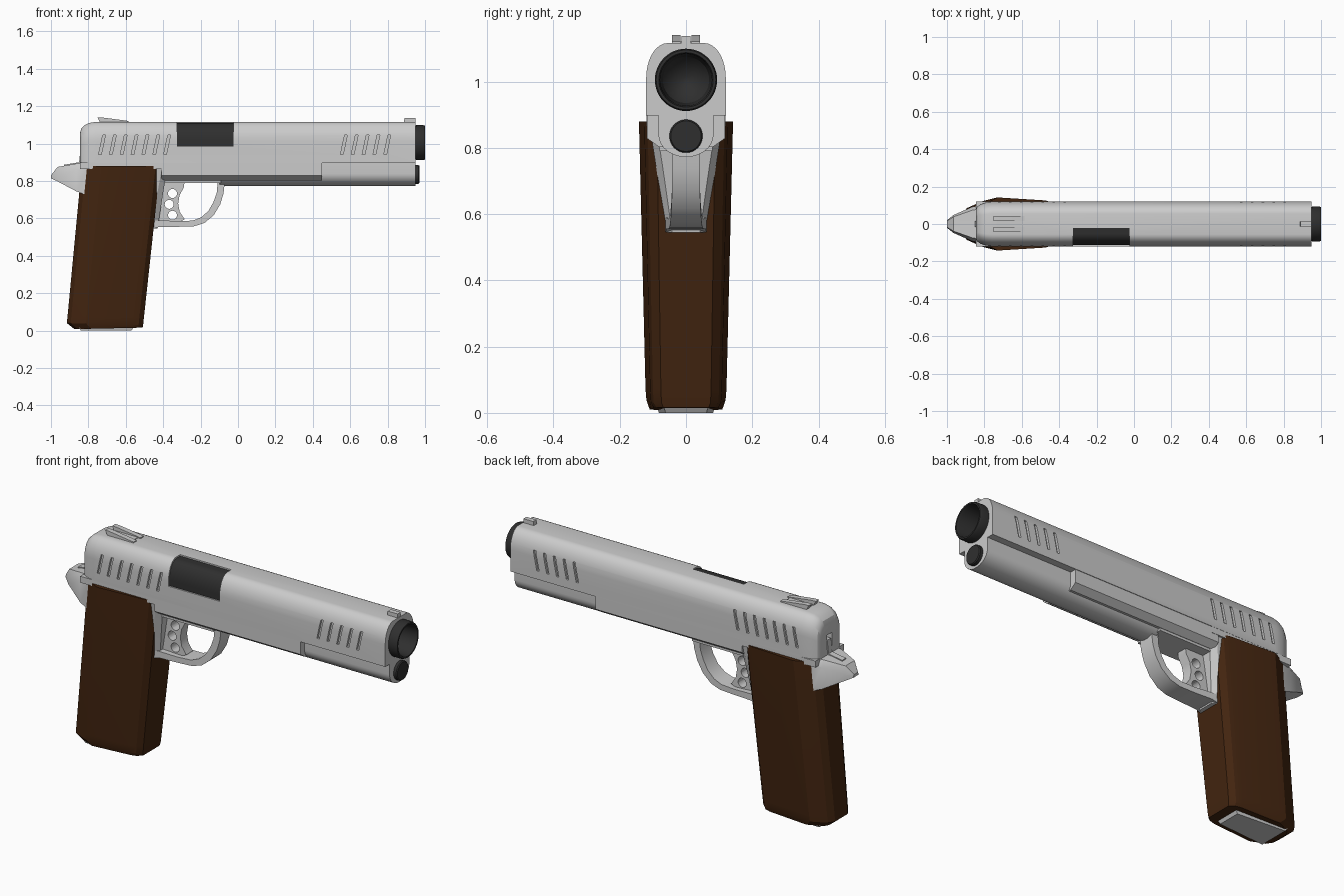
import bpy, bmesh, math
from mathutils import Matrix

if "Cube" in bpy.data.objects:
    bpy.data.objects.remove(bpy.data.objects["Cube"])


def material(name, rgb):
    m = bpy.data.materials.new(name)
    m.diffuse_color = (*rgb, 1)
    m.use_nodes = True
    m.node_tree.nodes["Principled BSDF"].inputs["Base Color"].default_value = m.diffuse_color
    return m


STEEL = material("steel", (0.6, 0.6, 0.6))
WOOD = material("dark_wood", (0.055, 0.018, 0.005))
BLACK = material("black_metal", (0.028, 0.028, 0.028))


def finish(name, bm, mat, angle=30):
    bmesh.ops.recalc_face_normals(bm, faces=bm.faces)
    me = bpy.data.meshes.new(name)
    bm.to_mesh(me)
    bm.free()
    ob = bpy.data.objects.new(name, me)
    bpy.context.collection.objects.link(ob)
    if mat:
        me.materials.append(mat)
        smooth(ob, angle)
    return ob


def smooth(ob, angle=30):
    bpy.ops.object.select_all(action='DESELECT')
    ob.select_set(True)
    bpy.context.view_layer.objects.active = ob
    bpy.ops.object.shade_smooth_by_angle(angle=math.radians(angle))


def add_loft(bm, rings):
    """Skin a row of equal-length closed rings and cap both ends."""
    vs = [[bm.verts.new(p) for p in r] for r in rings]
    n = len(vs[0])
    for a, b in zip(vs, vs[1:]):
        for i in range(n):
            bm.faces.new((a[i], a[(i + 1) % n], b[(i + 1) % n], b[i]))
    bm.faces.new(vs[0])
    bm.faces.new(vs[-1])


def loft(name, rings, mat, angle=30):
    bm = bmesh.new()
    add_loft(bm, rings)
    return finish(name, bm, mat, angle)


def prism(pts, y0, y1):
    return [[(x, y0, z) for x, z in pts], [(x, y1, z) for x, z in pts]]


def box(x0, x1, y0, y1, z0, z1):
    return prism([(x0, z0), (x1, z0), (x1, z1), (x0, z1)], y0, y1)


def circle(x, r, zc, n=48):
    return [(x, r * math.cos(2 * math.pi * i / n), zc + r * math.sin(2 * math.pi * i / n))
            for i in range(n)]


def mirrored(half):
    """Close a half section (y, z) across y = 0."""
    return half + [(-y, z) for y, z in reversed(half)]


def cut(ob, pieces):
    bm = bmesh.new()
    for p in pieces:
        add_loft(bm, p)
    cutter = finish("cutter", bm, None)
    mod = ob.modifiers.new("cut", 'BOOLEAN')
    mod.operation, mod.object, mod.solver = 'DIFFERENCE', cutter, 'EXACT'
    bpy.context.view_layer.objects.active = ob
    bpy.ops.object.modifier_apply(modifier="cut")
    bpy.data.objects.remove(cutter)
    smooth(ob)


# Slide section: straight sides, rounded shoulders, narrow flat top
shoulder = [(0.055 + 0.065 * math.cos(a), 1.012 + 0.104 * math.sin(a))
            for a in (math.radians(d) for d in range(0, 91, 10))]
section = mirrored([(0.12, 0.897)] + shoulder)


def slide_ring(x, sy, sz, base=0.897):
    return [(x, y * sy, base + (z - 0.897) * sz) for y, z in section]


slide = loft("slide", [slide_ring(-0.845, .66, .72), slide_ring(-0.838, .78, .84),
                       slide_ring(-0.82, .88, .92), slide_ring(-0.795, .95, .975),
                       slide_ring(-0.76, 1, 1), slide_ring(0.95, 1, 1)], STEEL)

# Slide cuts: grip grooves, ejection port, bore and hammer slot
cuts = [box(-0.325, -0.025, -0.2, -0.022, 0.985, 1.2),
        [circle(0.6, 0.091, 1.005), circle(1.1, 0.091, 1.005)],
        box(-0.9, -0.815, -0.022, 0.022, 0.92, 1.0)]
for x in [-0.745 + 0.058 * i for i in range(7)] + [0.548 + 0.058 * i for i in range(5)]:
    groove = [(x, 0.942), (x + 0.014, 0.942), (x + 0.036, 1.045), (x + 0.022, 1.045)]
    for s in (-1, 1):
        cuts.append(prism(groove, s * 0.108, s * 0.2))
cut(slide, cuts)

# Dark chamber seen through the port
loft("chamber", [slide_ring(-0.34, .94, .93, .905), slide_ring(-0.01, .94, .93, .905)], BLACK)

# Hollow barrel and the recoil plug beneath it
loft("barrel", [circle(x, r, 1.005) for x, r in
                [(0.62, 0.0905), (0.9505, 0.0905), (0.9505, 0.094), (0.99, 0.094), (1.0, 0.09),
                 (1.0, 0.082), (0.985, 0.078), (0.75, 0.07), (0.72, 0.05), (0.70, 0.01)]], BLACK)
loft("recoil_plug", [circle(0.9, 0.05, 0.835), circle(0.965, 0.05, 0.835),
                     circle(0.97, 0.046, 0.835)], BLACK)

# Rounded frame under the slide
under = mirrored([(0.083, 0.8975)] +
                 [(0.083 * math.cos(a), 0.84 - 0.068 * math.sin(a))
                  for a in (math.radians(d) for d in range(0, 90, 9))])
loft("dust_cover", [[(x, y, z) for y, z in under] for x in (-0.1, 0.95)], STEEL)
loft("frame_core", box(-0.82, -0.09, -0.08, 0.08, 0.79, 0.897), STEEL)

# Wide side rails with chamfered lower edges
rail = mirrored([(0.117, 0.897), (0.117, 0.828), (0.082, 0.803)])
loft("side_rails", [[(x, y, z) for y, z in rail] for x in (-0.41, 0.45)], STEEL)
loft("rear_rail", box(-0.845, -0.37, -0.119, 0.119, 0.865, 0.899), STEEL)

# Front strap between grip and trigger guard
loft("front_strap", [[(x, y, z) for x, y in
                      ((-0.62, -w), (f - 0.03, -w), (f, -w + 0.02),
                       (f, w - 0.02), (f - 0.03, w), (-0.62, w))]
                     for z, f, w in ((0.88, -0.375, 0.112), (0.74, -0.40, 0.09),
                                     (0.545, -0.43, 0.062))], STEEL)

# Trigger guard: outer point, inner point, half width
guard = [((-0.07, 0.80), (-0.108, 0.80), 0.042), ((-0.077, 0.735), (-0.114, 0.735), 0.042),
         ((-0.095, 0.675), (-0.131, 0.688), 0.042), ((-0.13, 0.617), (-0.158, 0.64), 0.044),
         ((-0.18, 0.575), (-0.198, 0.605), 0.047), ((-0.235, 0.558), (-0.242, 0.588), 0.05),
         ((-0.32, 0.555), (-0.32, 0.585), 0.054), ((-0.42, 0.555), (-0.42, 0.59), 0.06),
         ((-0.48, 0.538), (-0.48, 0.59), 0.063)]
loft("trigger_guard", [[(o[0], -w, o[1]), (o[0], w, o[1]), (i[0], w, i[1]), (i[0], -w, i[1])]
                       for o, i, w in guard], STEEL)

# Curved trigger with three round holes
trigger = loft("trigger", prism([(-0.43, 0.80), (-0.285, 0.80), (-0.29, 0.765), (-0.312, 0.725),
                                 (-0.32, 0.68), (-0.312, 0.635), (-0.285, 0.595),
                                 (-0.31, 0.583), (-0.43, 0.583)], -0.028, 0.028), STEEL)
holes = []
for hx, hz in ((-0.35, 0.733), (-0.368, 0.675), (-0.35, 0.617)):
    disc = [(hx + 0.024 * math.cos(math.tau * i / 24), hz + 0.024 * math.sin(math.tau * i / 24))
            for i in range(24)]
    holes.append(prism(disc, -0.1, 0.1))
cut(trigger, holes)

# Wooden grip: faceted section leaning back toward the bottom
facets = mirrored([(0.062, 0), (0.1, 0.05), (0.142, 0.25), (0.126, 0.86), (0.116, 0.94), (0.088, 1)])
loft("grip", [[(b + (f - b) * t, y * w, z + (dz * t)) for y, t in facets]
              for z, b, f, w, dz in ((0.88, -0.835, -0.415, 1, 0), (0.07, -0.912, -0.503, 0.86, 0),
                                     (0.04, -0.915, -0.507, 0.84, -0.01),
                                     (0.008, -0.875, -0.51, 0.77, 0.008))], WOOD, 20)

# Magazine base plate
loft("magazine_base", [[(x0, -w, z), (x1, -w + 0.02, z), (x1, w - 0.02, z), (x0, w, z)]
                       for z, x0, x1, w in ((0.03, -0.86, -0.55, 0.09),
                                            (0.0, -0.84, -0.57, 0.082))], STEEL)

# Beavertail tang and hammer
loft("tang", [[(x, -w, z0), (x, w, z0), (x, w, zm), (x, w * 0.8, z1), (x, -w * 0.8, z1), (x, -w, zm)]
              for x, w, z0, zm, z1 in ((-0.80, 0.105, 0.72, 0.87, 0.897),
                                       (-0.865, 0.092, 0.745, 0.86, 0.893),
                                       (-0.965, 0.048, 0.798, 0.832, 0.875),
                                       (-1.0, 0.02, 0.815, 0.822, 0.83))], STEEL)
loft("hammer", prism([(-0.93, 0.86), (-0.81, 0.86), (-0.81, 0.97), (-0.842, 0.97),
                      (-0.85, 0.9), (-0.93, 0.887)], -0.016, 0.016), STEEL)

# Sights
blade = [(-0.735, 1.108), (-0.752, 1.14), (-0.73, 1.14), (-0.585, 1.121), (-0.585, 1.108)]
for side, s in (("left", 1), ("right", -1)):
    loft("rear_sight_" + side, prism(blade, s * 0.016, s * 0.043), STEEL)
loft("rear_sight_base", box(-0.735, -0.6, -0.03, 0.03, 1.1, 1.12), STEEL)
loft("front_sight", prism([(0.885, 1.1), (0.948, 1.1), (0.948, 1.137), (0.89, 1.137)],
                          -0.013, 0.013), STEEL)
